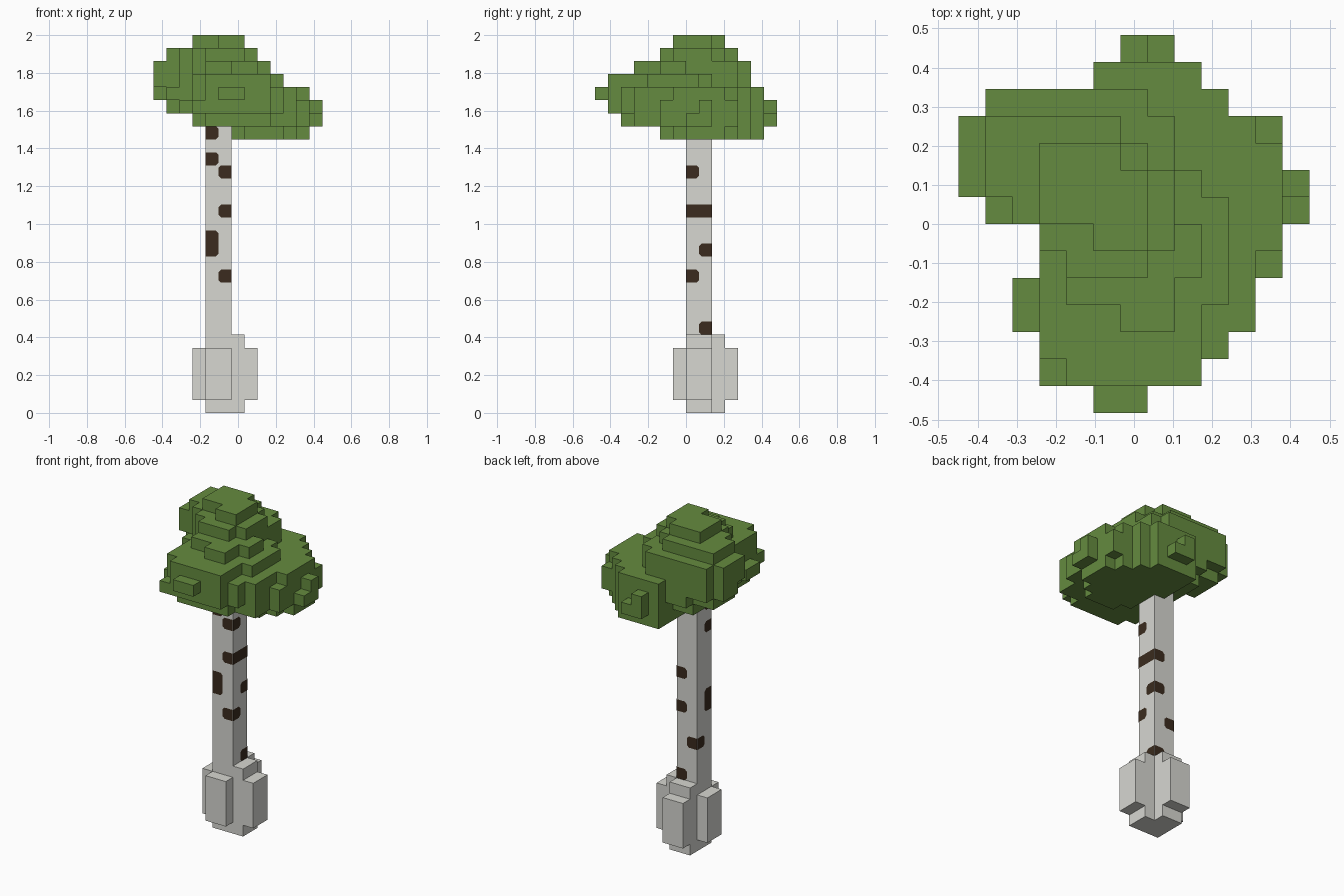
import bpy
import bmesh
from mathutils import Vector

cube = bpy.data.objects.get("Cube")
if cube:
    bpy.data.objects.remove(cube, do_unlink=True)

# Size of one block, and the grid corner that centres the model
S = 2 / 29
ORIGIN = Vector((-6.5, -7, 0))


def material(name, rgb):
    mat = bpy.data.materials.new(name)
    mat.use_nodes = True
    mat.diffuse_color = (*rgb, 1)
    mat.node_tree.nodes["Principled BSDF"].inputs["Base Color"].default_value = (*rgb, 1)
    return mat


leaf = material("leaf green", (0.13, 0.26, 0.05))
bark = material("pale bark", (0.68, 0.68, 0.64))
dark = material("dark bark", (0.043, 0.024, 0.013))


def finish(name, bm, mat):
    bmesh.ops.remove_doubles(bm, verts=bm.verts, dist=S / 1000)
    mesh = bpy.data.meshes.new(name)
    bm.to_mesh(mesh)
    bm.free()
    mesh.materials.append(mat)
    obj = bpy.data.objects.new(name, mesh)
    bpy.context.collection.objects.link(obj)
    return obj


def box(x0, x1, y0, y1, z0, z1):
    return {(x, y, z) for x in range(x0, x1) for y in range(y0, y1) for z in range(z0, z1)}


def block_shell(name, cells, mat):
    """Skin a set of grid cells with outer faces only."""
    bm = bmesh.new()
    for cell in cells:
        for axis in range(3):
            for sign in (-1, 1):
                near = list(cell)
                near[axis] += sign
                if tuple(near) in cells:
                    continue
                n, u = Vector(), Vector()
                n[axis] = sign / 2
                u[(axis + 1) % 3] = 0.5
                v = n.cross(u) * 2
                mid = Vector(cell) + Vector((0.5, 0.5, 0.5)) + n + ORIGIN
                bm.faces.new([bm.verts.new((mid + d) * S)
                              for d in (-u - v, u - v, u + v, v - u)])
    return finish(name, bm, mat)


# Trunk and flared root blocks
block_shell("trunk", box(4, 6, 7, 9, 0, 22), bark)
roots = box(4, 7, 7, 9, 0, 6) | box(4, 6, 7, 10, 0, 6)
for x0, x1, y0, y1 in ((4, 6, 6, 7), (3, 4, 7, 9), (7, 8, 7, 9), (4, 6, 10, 11)):
    roots |= box(x0, x1, y0, y1, 1, 5)
roots -= box(4, 6, 7, 9, 0, 6)
block_shell("roots", roots, bark)

# Crown, one layer of blocks at a time from the bottom up
crown = set()


def layer(z, *areas):
    for area in areas:
        crown.update(box(*area, z, z + 1))


layer(21, (5, 9, 12, 13), (5, 10, 11, 12), (5, 11, 9, 11), (6, 11, 6, 9),
      (11, 12, 7, 10), (7, 10, 5, 6))
layer(22, (6, 8, 13, 14), (5, 9, 12, 13), (5, 10, 11, 12), (3, 12, 5, 11),
      (12, 13, 7, 9), (3, 11, 3, 5), (4, 9, 2, 3))
layer(23, (6, 7, 13, 14), (5, 9, 12, 13), (3, 10, 7, 12), (1, 3, 8, 11), (10, 12, 5, 11),
      (12, 13, 8, 9), (3, 12, 5, 7), (2, 11, 3, 5), (3, 10, 2, 3), (3, 9, 1, 2))
layer(24, (0, 1, 9, 11), (1, 10, 7, 12), (5, 9, 12, 13), (10, 11, 5, 11),
      (11, 12, 6, 10), (3, 11, 3, 7), (3, 10, 2, 3), (4, 9, 1, 2), (5, 7, 0, 1))
layer(25, (0, 8, 8, 11), (1, 7, 8, 12), (2, 10, 7, 8), (8, 9, 8, 9),
      (3, 10, 4, 7), (3, 9, 2, 4), (4, 9, 1, 2))
layer(26, (0, 8, 8, 11), (1, 7, 8, 12), (2, 8, 7, 8), (8, 9, 5, 7),
      (3, 8, 6, 7), (4, 8, 4, 6), (6, 8, 3, 4))
layer(27, (1, 6, 8, 11), (2, 8, 7, 9), (3, 7, 6, 10), (4, 7, 5, 6), (7, 8, 6, 7))
layer(28, (3, 6, 7, 10), (6, 7, 7, 9), (5, 7, 6, 7))
block_shell("leaf_crown", crown, leaf)

# Dark bark marks wrapped round the trunk's corners, clipped on their inner side
marks = bmesh.new()
CLIP, LIFT = 0.2, 0.03


def mark(sx, sy, z0, z1, full_side=False):
    """sx and sy pick the trunk corner; each mark shows on both faces there."""
    for on_x in (True, False):
        clip = 0 if on_x and full_side else CLIP
        outline = ((0, z0), (1 - clip, z0), (1, z0 + clip),
                   (1, z1 - clip), (1 - clip, z1), (0, z1))
        points = []
        for a, z in outline:
            out, along = 1 + LIFT, 1 - a
            x, y = (out, along) if on_x else (along, out)
            points.append((Vector((5 + sx * x, 8 + sy * y, z)) + ORIGIN) * S)
        face = marks.faces.new([marks.verts.new(p) for p in points])
        face.normal_update()
        if face.normal.dot(Vector((sx, 0, 0) if on_x else (0, sy, 0))) < 0:
            face.normal_flip()


for z0, z1 in ((21, 22), (19, 20), (12, 14)):
    mark(-1, -1, z0, z1)
for z in (18, 10):
    mark(1, -1, z, z + 1)
for z in (12, 6):
    mark(1, 1, z, z + 1)
mark(-1, 1, 9, 10)
for sy in (-1, 1):
    mark(1, sy, 15, 16, full_side=True)
finish("bark_marks", marks, dark)
